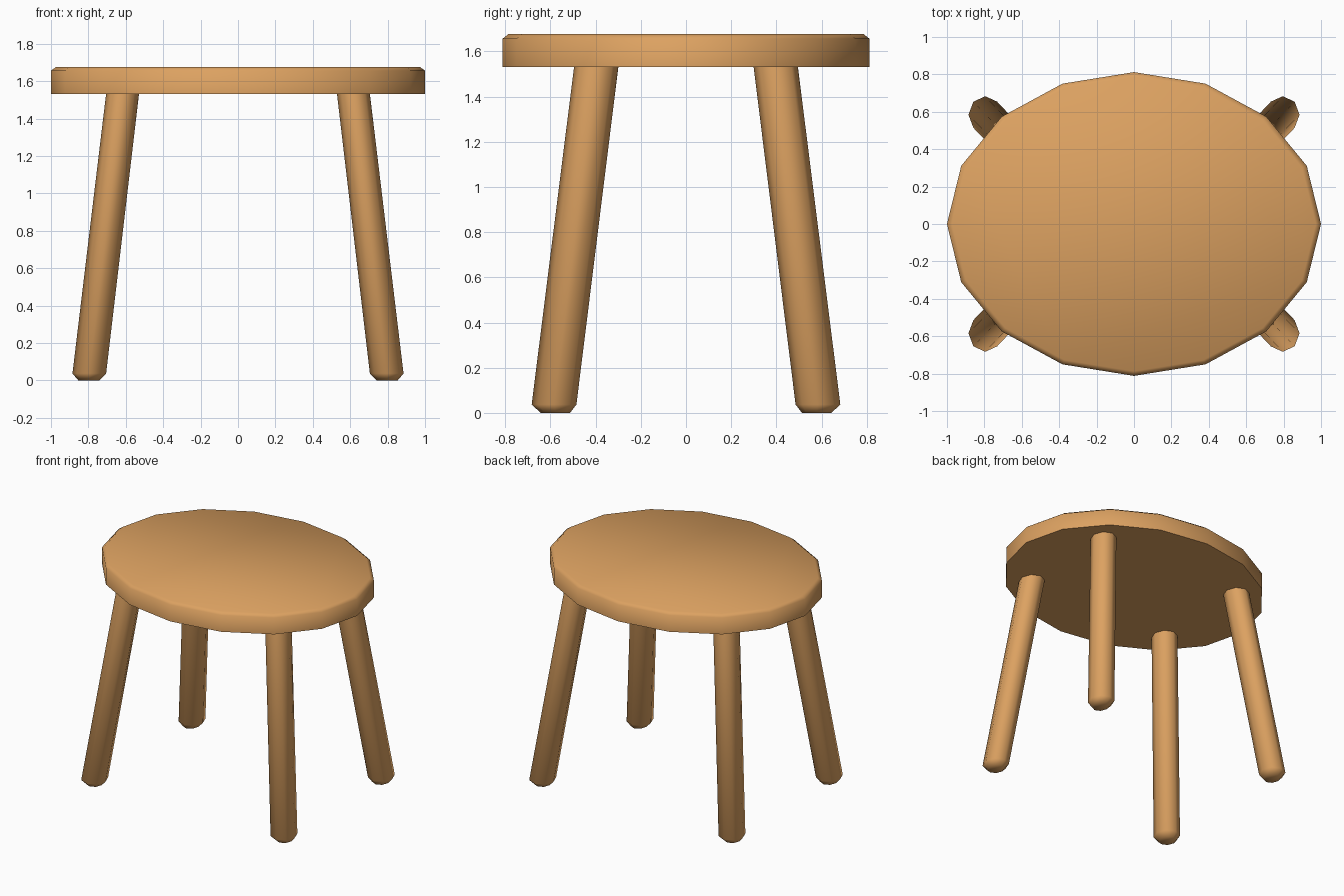
import bpy, bmesh
from math import cos, sin, tau

if "Cube" in bpy.data.objects:
    bpy.data.objects.remove(bpy.data.objects["Cube"])

wood = bpy.data.materials.new("wood")
wood.diffuse_color = (0.72, 0.36, 0.12, 1)
wood.use_nodes = True
wood.node_tree.nodes["Principled BSDF"].inputs["Base Color"].default_value = wood.diffuse_color


def loft(name, sides, rings):
    """Capped stack of horizontal ellipses, each (cx, cy, z, rx, ry)."""
    bm = bmesh.new()
    loops = [[bm.verts.new((cx + rx * cos(tau * i / sides), cy + ry * sin(tau * i / sides), z))
              for i in range(sides)] for cx, cy, z, rx, ry in rings]
    for a, b in zip(loops, loops[1:]):
        for i in range(sides):
            j = (i + 1) % sides
            bm.faces.new((a[i], a[j], b[j], b[i]))
    bm.faces.new(loops[0][::-1])
    bm.faces.new(loops[-1])
    mesh = bpy.data.meshes.new(name)
    bm.to_mesh(mesh)
    bm.free()
    mesh.materials.append(wood)
    obj = bpy.data.objects.new(name, mesh)
    bpy.context.collection.objects.link(obj)
    bpy.ops.object.select_all(action='DESELECT')
    obj.select_set(True)
    bpy.context.view_layer.objects.active = obj
    bpy.ops.object.shade_smooth_by_angle(angle=0.95)
    return obj


# Oval seat with a small chamfer round the top
loft("seat", 16, [(0, 0, 1.53, 1.0, 0.812),
                  (0, 0, 1.656, 1.0, 0.812),
                  (0, 0, 1.676, 0.972, 0.787)])

# Four splayed legs with chamfered feet
for side, sx in (("left", -1), ("right", 1)):
    for end, sy in (("front", -1), ("back", 1)):
        loft(f"{end}_{side}_leg", 8, [(0.797 * sx, 0.578 * sy, 0.0, 0.057, 0.065),
                                      (0.795 * sx, 0.584 * sy, 0.037, 0.09, 0.099),
                                      (0.615 * sx, 0.395 * sy, 1.55, 0.088, 0.098)])
